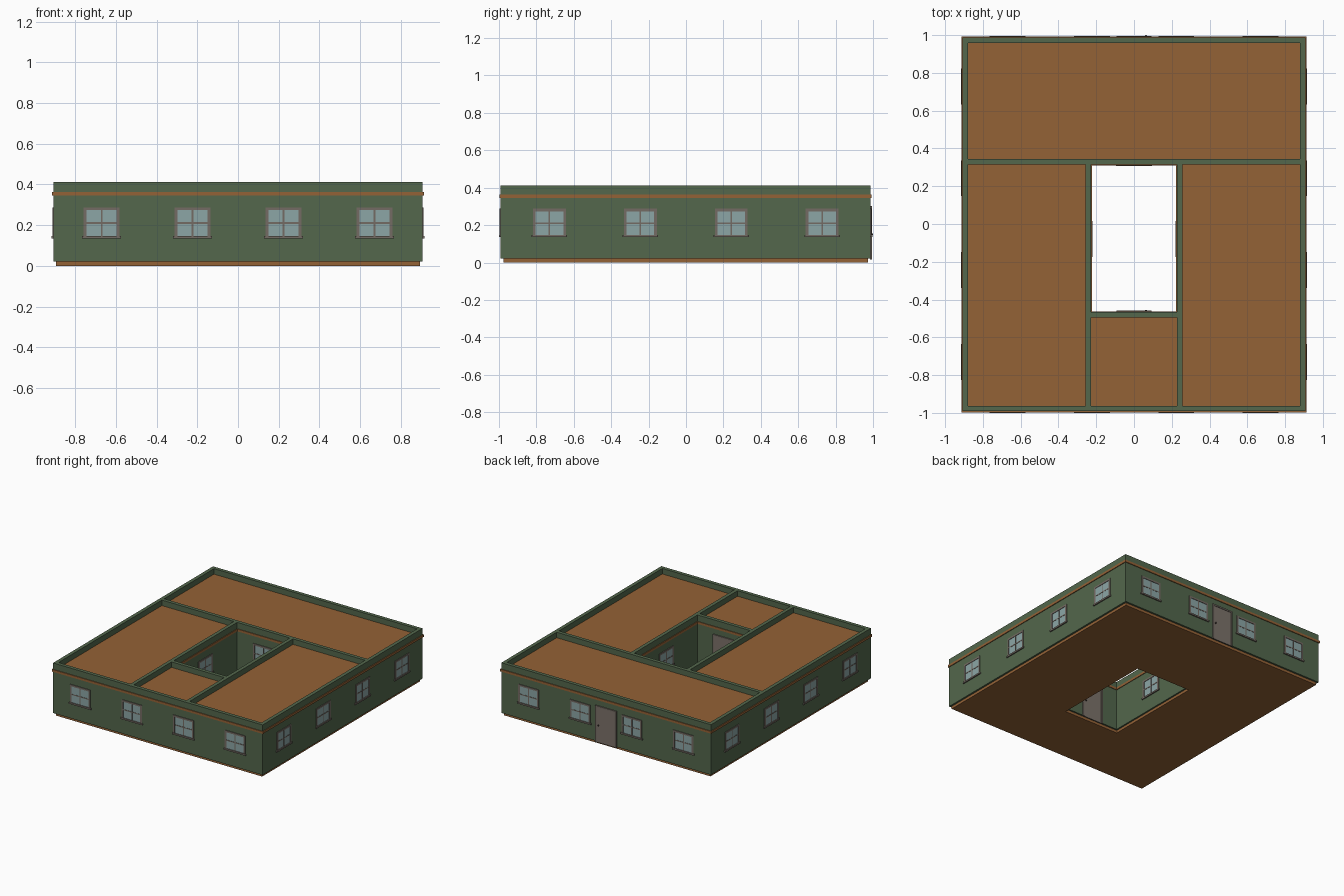
import bpy, bmesh, math
from mathutils import Matrix, Vector

if "Cube" in bpy.data.objects:
    bpy.data.objects.remove(bpy.data.objects["Cube"])


def srgb(r, g, b):
    f = lambda c: c / 12.92 if c <= 0.04045 else ((c + 0.055) / 1.055) ** 2.4
    return (f(r / 255), f(g / 255), f(b / 255), 1)


def material(name, rgb):
    m = bpy.data.materials.new(name)
    m.diffuse_color = srgb(*rgb)
    m.use_nodes = True
    m.node_tree.nodes["Principled BSDF"].inputs["Base Color"].default_value = m.diffuse_color
    return m


GREEN = material("green_wall", (83, 103, 76))
BROWN = material("brown_roof", (148, 98, 54))
FRAME = material("taupe_frame", (116, 107, 99))
GLASS = material("pale_glass", (140, 166, 166))
DOOR = material("door_grey", (124, 114, 106))
KNOB = material("dark_knob", (60, 52, 46))


def new_mesh(name, bm, mats):
    bmesh.ops.recalc_face_normals(bm, faces=bm.faces)
    me = bpy.data.meshes.new(name)
    bm.to_mesh(me)
    bm.free()
    for m in mats:
        me.materials.append(m)
    return me


def place(name, me, loc=(0, 0, 0), turn=0):
    ob = bpy.data.objects.new(name, me)
    ob.location = loc
    ob.rotation_euler[2] = math.radians(turn)
    bpy.context.collection.objects.link(ob)
    return ob


def add_box(bm, x0, x1, y0, y1, z0, z1, mat=0):
    size = Matrix.Diagonal((x1 - x0, y1 - y0, z1 - z0, 1))
    mid = Matrix.Translation(((x0 + x1) / 2, (y0 + y1) / 2, (z0 + z1) / 2))
    r = bmesh.ops.create_cube(bm, size=1, matrix=mid @ size)
    for f in {f for v in r["verts"] for f in v.link_faces}:
        f.material_index = mat


def ring(name, outer, inner, z0, z1, mats):
    """Rectangular ring; outer and inner are (x0, x1, y0, y1)."""
    bm = bmesh.new()
    loops = []
    for r in (outer, inner):
        for z in (z0, z1):
            loops.append([bm.verts.new((r[i], r[j], z)) for i, j in ((0, 2), (1, 2), (1, 3), (0, 3))])
    ob, ot, ib, it = loops
    for a, b in ((ob, ot), (ot, it), (it, ib), (ib, ob)):
        for k in range(4):
            n = (k + 1) % 4
            f = bm.faces.new((a[k], a[n], b[n], b[k]))
            if a is ot and len(mats) > 1:      # upward faces take the roof colour
                f.material_index = 1
    return place(name, new_mesh(name, bm, mats))


def grow(r, d):
    return (r[0] - d, r[1] + d, r[2] - d, r[3] + d)


# Main outlines
X, YF, YB, T = 0.907, -0.991, 0.987, 0.028
OUT = (-X, X, YF, YB)
YARD = (-0.228, 0.228, -0.467, 0.315)
ROOF, TOP = 0.37, 0.413

# Plinth, walls with roof, cornices
ring("plinth", grow(OUT, -0.014), grow(YARD, 0.012), 0, 0.021, [BROWN])
ring("walls_and_roof", OUT, YARD, 0.021, ROOF, [GREEN, BROWN])
ring("outer_cornice", grow(OUT, 0.006), grow(OUT, -0.004), 0.346, 0.364, [BROWN])
ring("courtyard_cornice", grow(YARD, 0.004), grow(YARD, -0.005), 0.346, 0.364, [BROWN])

# Parapets: outer ring and the dividing walls around the courtyard
ring("outer_parapet", OUT, grow(OUT, -T), ROOF, TOP, [GREEN])
bm = bmesh.new()
add_box(bm, -X + T, X - T, YARD[3], YARD[3] + T, ROOF, TOP)
for s in (-1, 1):
    a, b = sorted((s * 0.228, s * (0.228 + T)))
    add_box(bm, a, b, YF + T, YARD[3], ROOF, TOP)
add_box(bm, YARD[0], YARD[1], YARD[2] - T, YARD[2], ROOF, TOP)
place("dividing_parapets", new_mesh("dividing_parapets", bm, [GREEN]))

# Window: local -y points out of the wall, z = 0 is the sill bottom
bm = bmesh.new()
W, H, C = 0.088, 0.152, 0.014
add_box(bm, -W + C, W - C, -0.0015, 0.002, 0.01, H - C, 1)         # glass
for s in (-1, 1):
    a, b = sorted((s * W, s * (W - C)))
    add_box(bm, a, b, -0.005, 0.002, 0.01, H)                      # side casings
add_box(bm, -W + C, W - C, -0.005, 0.002, H - C, H)                # head casing
add_box(bm, -0.095, 0.095, -0.009, 0.002, 0, 0.012)                # sill
add_box(bm, -0.004, 0.004, -0.003, 0.002, 0.012, H - C)            # upright bar
add_box(bm, -W + C, W - C, -0.0032, 0.002, 0.071, 0.079)           # cross bar
window = new_mesh("window", bm, [FRAME, GLASS])

# Door
bm = bmesh.new()
add_box(bm, -0.08, 0.08, -0.004, 0.002, 0.015, 0.29, 1)            # leaf
for s in (-1, 1):
    a, b = sorted((s * 0.092, s * 0.08))
    add_box(bm, a, b, -0.008, 0.002, 0.015, 0.302)                 # side casings
add_box(bm, -0.08, 0.08, -0.008, 0.002, 0.29, 0.302)               # head casing
r = bmesh.ops.create_uvsphere(bm, u_segments=12, v_segments=8, radius=0.006,
                              matrix=Matrix.Translation((-0.064, -0.007, 0.15)))
for f in {f for v in r["verts"] for f in v.link_faces}:
    f.material_index = 2
    f.smooth = True
door = new_mesh("door", bm, [FRAME, DOOR, KNOB])

# Outside windows, four on each wall
Z = 0.136
for i in range(4):
    x = -0.67 + i * 0.4467
    y = -0.73 + i * 0.486
    place(f"front_window_{i}", window, (x, YF, Z), 0)
    place(f"back_window_{i}", window, (x, YB, Z), 180)
    place(f"right_window_{i}", window, (X, y, Z), 90)
    place(f"left_window_{i}", window, (-X, y, Z), -90)

# Courtyard windows and both doors
place("courtyard_left_window", window, (YARD[0], -0.08, Z), 90)
place("courtyard_right_window", window, (YARD[1], -0.08, Z), -90)
place("courtyard_back_window", window, (0, YARD[3], Z), 0)
place("back_door", door, (0, YB, 0), 180)
place("courtyard_door", door, (0, YARD[2], 0), 180)
